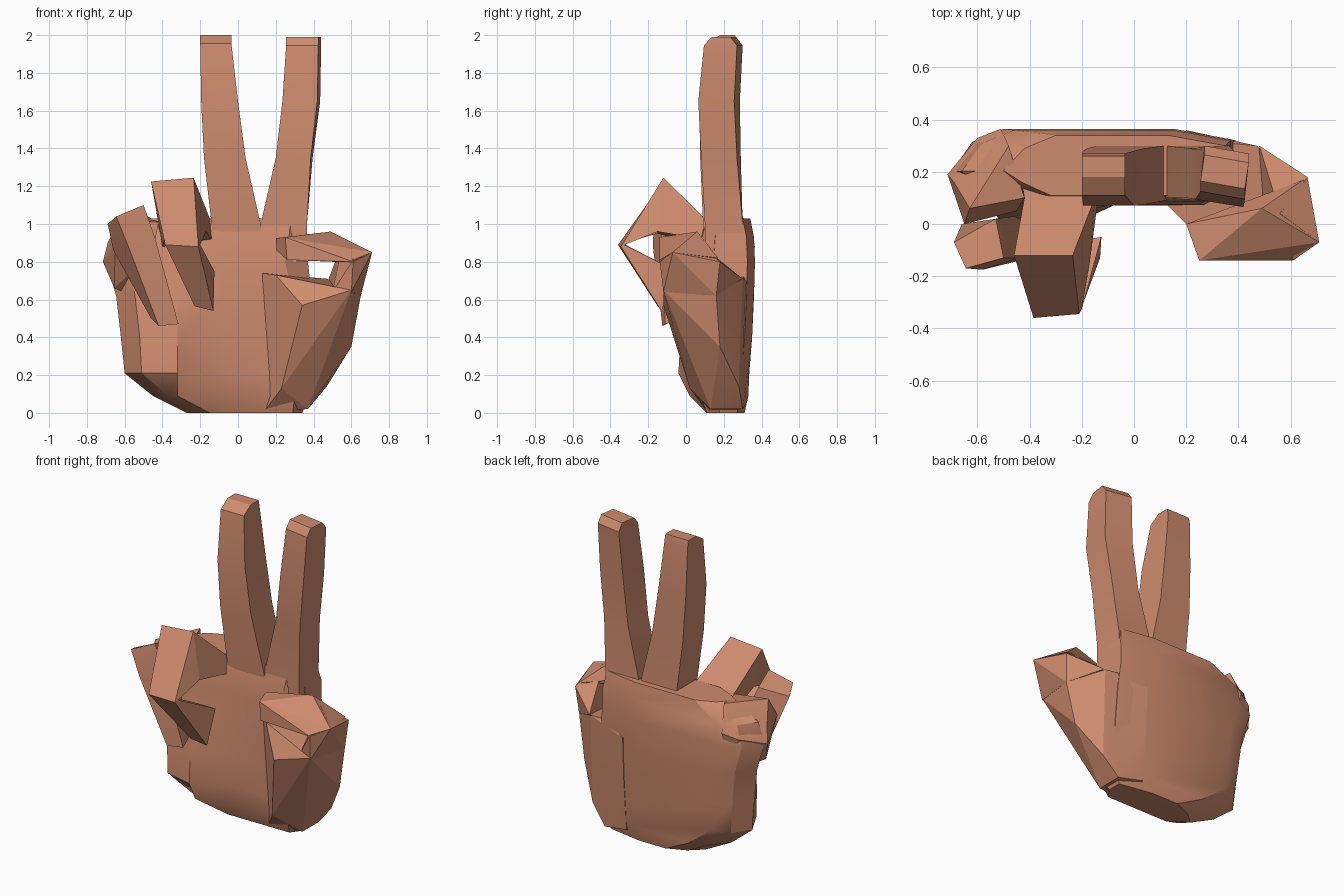
import bpy, bmesh, math

cube = bpy.data.objects.get("Cube")
if cube:
    bpy.data.objects.remove(cube, do_unlink=True)

skin = bpy.data.materials.new("warm skin")
skin.use_nodes = True
COLOUR = (0.62, 0.26, 0.155, 1)
skin.diffuse_color = COLOUR
skin.node_tree.nodes["Principled BSDF"].inputs["Base Color"].default_value = COLOUR


def finish(name, bm, angle):
    bmesh.ops.recalc_face_normals(bm, faces=bm.faces)
    mesh = bpy.data.meshes.new(name)
    bm.to_mesh(mesh)
    bm.free()
    obj = bpy.data.objects.new(name, mesh)
    bpy.context.collection.objects.link(obj)
    mesh.materials.append(skin)
    bpy.ops.object.select_all(action='DESELECT')
    bpy.context.view_layer.objects.active = obj
    obj.select_set(True)
    bpy.ops.object.shade_smooth_by_angle(angle=math.radians(angle))


def loft(name, rings, angle=25):
    """Skin a list of equal-length point rings and cap both ends."""
    bm = bmesh.new()
    loops = [[bm.verts.new(p) for p in ring] for ring in rings]
    n = len(loops[0])
    for a, b in zip(loops, loops[1:]):
        for i in range(n):
            j = (i + 1) % n
            bm.faces.new((a[i], a[j], b[j], b[i]))
    bm.faces.new(loops[0])
    bm.faces.new(loops[-1])
    finish(name, bm, angle)


def hull(name, points, angle=15):
    """Faceted block around a few corner points."""
    bm = bmesh.new()
    verts = [bm.verts.new(p) for p in points]
    bmesh.ops.convex_hull(bm, input=verts)
    loose = [v for v in bm.verts if not v.link_faces]
    bmesh.ops.delete(bm, geom=loose, context='VERTS')
    finish(name, bm, angle)


def palm_ring(z, x0, x1, heel, centre, y1, cut):
    """Outline with a raised heel on the little-finger side and a flatter centre."""
    return [(x0 + cut, heel + 0.05, z), (max(-0.32, x0 + 0.12), heel, z), (-0.08, centre, z),
            (x1 - cut, centre, z), (x1, centre + 0.07, z), (x1, y1 - 0.04, z),
            (x1 - 0.22, y1, z), (x0 + 0.2, y1, z), (x0 + 0.08, y1 - 0.05, z),
            (x0, (centre + y1) / 2 - 0.02, z)]


# Palm: narrow at the wrist, widest at the little-finger knuckle
loft("palm", [palm_ring(*r) for r in (
    (0.00, -0.27, 0.34, 0.11, 0.11, 0.31, 0.05),
    (0.09, -0.45, 0.38, 0.02, 0.075, 0.33, 0.08),
    (0.21, -0.60, 0.40, -0.04, 0.07, 0.335, 0.09),
    (0.40, -0.62, 0.40, -0.03, 0.07, 0.35, 0.10),
    (0.62, -0.645, 0.39, 0.02, 0.07, 0.36, 0.10),
    (0.80, -0.70, 0.37, 0.06, 0.075, 0.365, 0.12),
    (0.93, -0.66, 0.37, 0.07, 0.085, 0.36, 0.10),
    (1.03, -0.50, 0.35, 0.11, 0.11, 0.34, 0.07))], 30)


def finger(name, sections):
    """Straight finger from (z, x0, x1, y0, y1, twist) sections."""
    loft(name, [[(x0, y0 + t, z), (x1, y0 - t, z), (x1 + t, y1 - t, z), (x0 + t, y1 + t, z)]
                for z, x0, x1, y0, y1, t in sections])


finger("middle_finger", (
    (0.85, -0.13, 0.14, 0.10, 0.31, 0), (1.00, -0.14, 0.12, 0.09, 0.30, 0),
    (1.35, -0.18, 0.04, 0.075, 0.29, 0), (1.65, -0.195, 0.00, 0.07, 0.28, 0),
    (1.955, -0.20, -0.035, 0.11, 0.27, 0), (2.00, -0.20, -0.035, 0.18, 0.26, 0)))
finger("index_finger", (
    (0.80, 0.11, 0.37, 0.10, 0.31, 0), (1.00, 0.12, 0.365, 0.10, 0.30, 0),
    (1.35, 0.20, 0.385, 0.09, 0.28, 0.01), (1.65, 0.235, 0.42, 0.08, 0.27, 0.015),
    (1.945, 0.255, 0.425, 0.11, 0.285, 0.015), (1.99, 0.255, 0.425, 0.15, 0.25, 0.015)))

# Ring finger: bent up, over and back; each ring is outer left/right, inner right/left
loft("ring_finger", [
    [(-0.44, 0.22, 0.98), (-0.14, 0.22, 1.02), (-0.14, 0.20, 0.90), (-0.44, 0.20, 0.87)],
    [(-0.42, 0.10, 1.02), (-0.15, 0.10, 1.03), (-0.14, 0.08, 0.92), (-0.40, 0.08, 0.88)],
    [(-0.46, -0.12, 1.225), (-0.235, -0.12, 1.245), (-0.17, -0.15, 0.96), (-0.38, -0.15, 0.95)],
    [(-0.385, -0.36, 0.89), (-0.21, -0.345, 0.88), (-0.20, -0.325, 0.89), (-0.37, -0.34, 0.90)],
    [(-0.23, -0.15, 0.565), (-0.13, -0.13, 0.54), (-0.125, -0.05, 0.75), (-0.26, -0.07, 0.76)]], 10)

# Little finger: knuckle, then a folded length lying in front of the palm
hull("little_finger_knuckle", [
    (-0.715, 0.19, 0.80), (-0.60, 0.33, 0.85), (-0.51, 0.365, 0.88), (-0.42, 0.10, 1.01),
    (-0.65, 0.00, 0.90), (-0.655, 0.12, 0.66), (-0.48, 0.30, 1.04), (-0.63, 0.06, 1.02),
    (-0.45, 0.05, 0.85), (-0.50, 0.30, 0.60), (-0.69, 0.16, 0.90)])
loft("little_finger_tip", [
    [(-0.69, -0.07, 1.00), (-0.645, -0.17, 1.04), (-0.50, -0.13, 1.10), (-0.53, 0.02, 1.05)],
    [(-0.66, 0.00, 0.86), (-0.58, -0.175, 0.88), (-0.44, -0.13, 0.93), (-0.46, 0.03, 0.90)],
    [(-0.46, -0.04, 0.50), (-0.42, -0.125, 0.46), (-0.315, -0.11, 0.47), (-0.33, -0.03, 0.50)]], 10)

# Thumb: fleshy base blending into the back of the palm, knuckle, and curled tip
hull("thumb_base", [
    (0.23, 0.02, 0.13), (0.14, 0.11, 0.01), (0.37, 0.13, 0.02), (0.37, 0.30, 0.02),
    (0.47, 0.28, 0.14), (0.60, 0.18, 0.35), (0.45, 0.02, 0.36), (0.34, -0.12, 0.57),
    (0.14, 0.07, 0.57), (0.13, 0.07, 0.74), (0.20, 0.00, 0.73), (0.36, 0.31, 0.72),
    (0.52, -0.10, 0.63), (0.60, -0.12, 0.65), (0.65, 0.16, 0.62), (0.47, 0.30, 0.71),
    (0.20, 0.35, 0.40), (0.20, 0.36, 0.66), (0.20, 0.32, 0.05)])
hull("thumb_knuckle", [
    (0.50, -0.08, 0.64), (0.60, -0.12, 0.64), (0.65, 0.16, 0.62), (0.48, 0.30, 0.71),
    (0.71, -0.07, 0.85), (0.665, 0.18, 0.80), (0.61, -0.14, 0.81), (0.56, 0.04, 0.92),
    (0.53, 0.00, 0.72)])
hull("thumb_tip", [
    (0.71, -0.07, 0.85), (0.61, -0.14, 0.80), (0.49, 0.06, 0.96), (0.65, 0.17, 0.82),
    (0.20, 0.00, 0.925), (0.25, -0.14, 0.93), (0.26, -0.14, 0.81), (0.205, -0.01, 0.86),
    (0.50, -0.12, 0.80), (0.47, 0.02, 0.83)])
